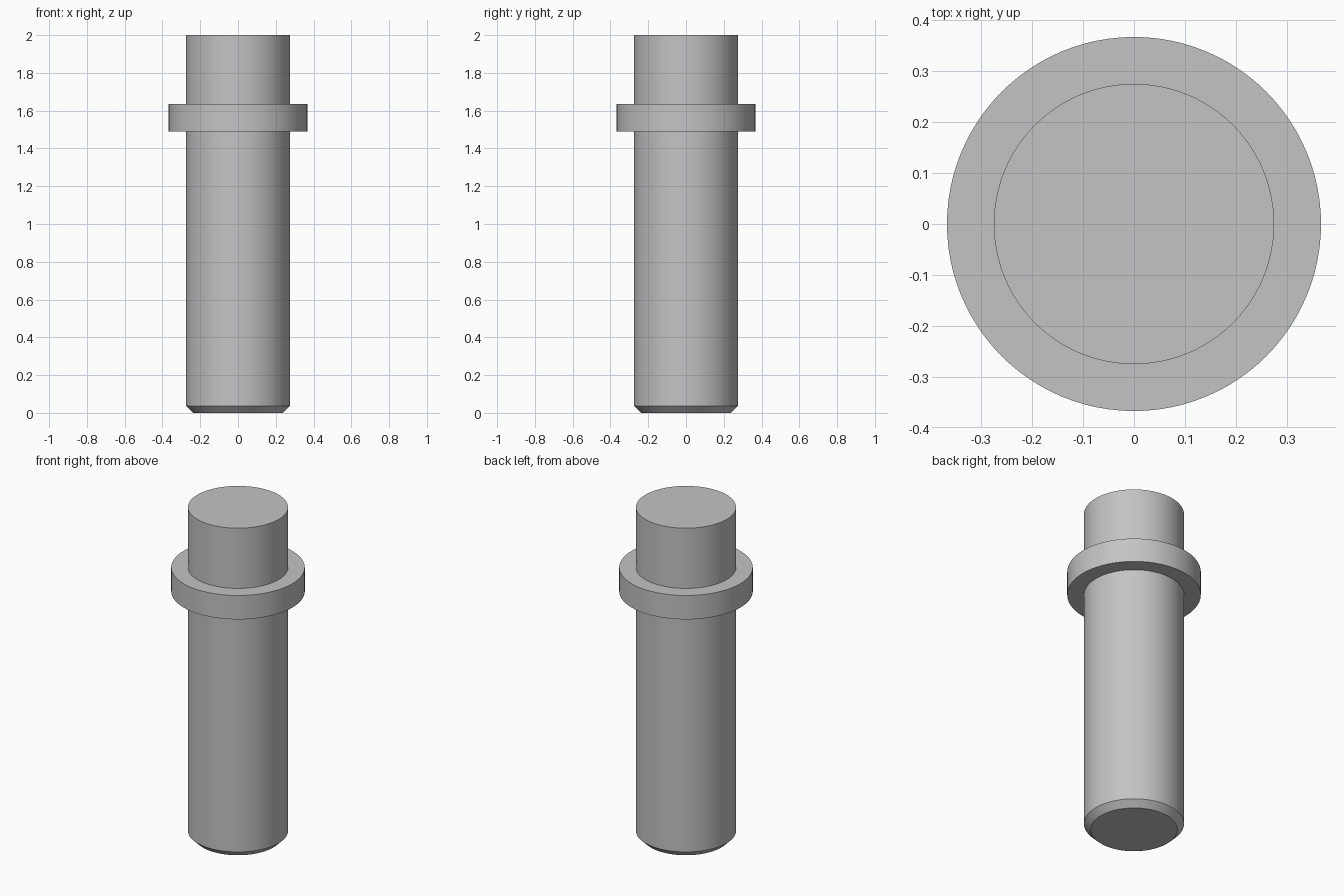
import bpy
import bmesh
import math
from mathutils import Matrix, Vector

SEGMENTS = 96

cube = bpy.data.objects.get("Cube")
if cube:
    bpy.data.objects.remove(cube, do_unlink=True)

# Single plain metal colour
steel = bpy.data.materials.new("grey_steel")
steel.use_nodes = True
grey = (0.55, 0.55, 0.55, 1)
steel.diffuse_color = grey
steel.node_tree.nodes["Principled BSDF"].inputs["Base Color"].default_value = grey


def lathe(name, profile):
    """Revolve (radius, height) points around the z axis."""
    bm = bmesh.new()
    verts = [bm.verts.new((r, 0, z)) for r, z in profile]
    edges = [bm.edges.new(pair) for pair in zip(verts, verts[1:])]
    bmesh.ops.spin(bm, geom=verts + edges, cent=(0, 0, 0), axis=(0, 0, 1),
                   angle=math.tau, steps=SEGMENTS, use_duplicate=False)
    bmesh.ops.remove_doubles(bm, verts=bm.verts, dist=1e-5)
    # Close the flat ends
    rim = [e for e in bm.edges if e.is_boundary]
    bmesh.ops.holes_fill(bm, edges=rim, sides=0)
    bmesh.ops.recalc_face_normals(bm, faces=bm.faces)
    mesh = bpy.data.meshes.new(name)
    bm.to_mesh(mesh)
    bm.free()
    mesh.materials.append(steel)
    obj = bpy.data.objects.new(name, mesh)
    bpy.context.collection.objects.link(obj)
    bpy.ops.object.select_all(action="DESELECT")
    obj.select_set(True)
    bpy.context.view_layer.objects.active = obj
    bpy.ops.object.shade_smooth_by_angle(angle=math.radians(30))
    return obj


shaft = 0.275
collar = 0.367
chamfer = 0.037

# Pin with a chamfered foot and a square-edged collar, as one closed solid
lathe("collared_pin", [
    (shaft - chamfer, 0), (shaft, chamfer),
    (shaft, 1.49), (collar, 1.49),
    (collar, 1.635), (shaft, 1.635),
    (shaft, 2),
])
